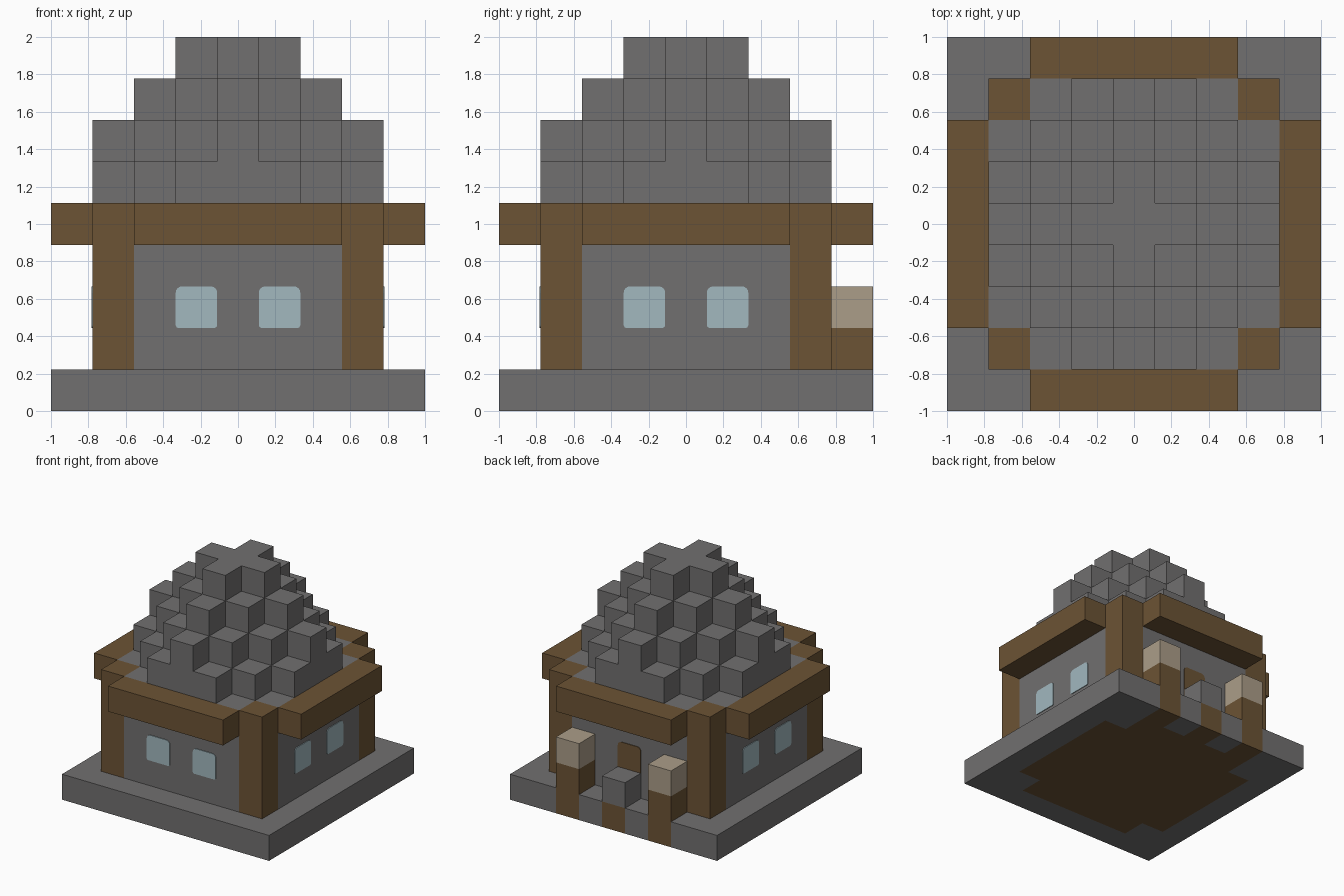
import bpy, bmesh, math
from mathutils import Vector, Matrix

if "Cube" in bpy.data.objects:
    bpy.data.objects.remove(bpy.data.objects["Cube"], do_unlink=True)

N = 9              # blocks along each side
S = 2 / N          # block size
MID = N // 2


def material(name, rgb):
    m = bpy.data.materials.new(name)
    m.use_nodes = True
    m.diffuse_color = (*rgb, 1)
    bsdf = next(n for n in m.node_tree.nodes if n.type == 'BSDF_PRINCIPLED')
    bsdf.inputs["Base Color"].default_value = (*rgb, 1)
    return m


stone = material("grey stone", (0.165, 0.16, 0.16))
wood = material("brown wood", (0.15, 0.087, 0.035))
lamp = material("tan lamp", (0.41, 0.34, 0.25))
glass = material("pale blue glass", (0.36, 0.48, 0.52))


def finish(bm, name, mat):
    mesh = bpy.data.meshes.new(name)
    bm.to_mesh(mesh)
    bm.free()
    mesh.materials.append(mat)
    bpy.context.collection.objects.link(bpy.data.objects.new(name, mesh))


def block(xs, ys, zs):
    return {(x, y, z) for x in xs for y in ys for z in zs}


def shell(name, cells, mat, occupied):
    """Build only the outer faces of a set of blocks."""
    bm = bmesh.new()
    for c in sorted(cells):
        centre = (Vector(c) + Vector((0.5 - N / 2, 0.5 - N / 2, 0.5))) * S
        for axis in range(3):
            for sign in (-1, 1):
                nb = list(c)
                nb[axis] += sign
                if tuple(nb) in occupied:
                    continue
                n, u = Vector(), Vector()
                n[axis], u[(axis + 1) % 3] = sign, 1
                v = n.cross(u)
                bm.faces.new([bm.verts.new(centre + (n + a * u + b * v) * S / 2)
                              for a, b in ((-1, -1), (1, -1), (1, 1), (-1, 1))])
    bmesh.ops.remove_doubles(bm, verts=bm.verts[:], dist=S / 100)
    finish(bm, name, mat)


def panel(name, turn, cx, z0, z1, mat, r_top=0.035, r_low=0.015):
    """Thin rounded plate on a wall, turned about z (zero is the front)."""
    h, out = S / 2, 7 / 9
    corners = ((cx + h, z1, -1, -1, r_top, 0), (cx - h, z1, 1, -1, r_top, 1),
               (cx - h, z0, 1, 1, r_low, 2), (cx + h, z0, -1, 1, r_low, 3))
    bm = bmesh.new()
    outline = []
    for x, z, sx, sz, r, quarter in corners:
        for i in range(5):
            a = math.pi / 2 * (quarter + i / 4)
            outline.append(bm.verts.new((x + sx * r + r * math.cos(a), -out - 0.006,
                                         z + sz * r + r * math.sin(a))))
    face = bm.faces.new(outline)
    made = bmesh.ops.extrude_face_region(bm, geom=[face])
    moved = [g for g in made["geom"] if isinstance(g, bmesh.types.BMVert)]
    bmesh.ops.translate(bm, verts=moved, vec=(0, 0.006, 0))
    bmesh.ops.recalc_face_normals(bm, faces=bm.faces[:])
    bmesh.ops.rotate(bm, verts=bm.verts[:], matrix=Matrix.Rotation(turn, 3, 'Z'))
    finish(bm, name, mat)


parts = {}
inner, span, whole = range(1, 8), range(2, 7), range(N)
columns = block((1, 7), (1, 7), range(1, 5))
footprint = block(inner, inner, (0,)) - block((1, 7), (1, 7), (0,))

# Floor with three wooden blocks reaching the back edge, set in a stone base
floor = footprint | block((2, 4, 6), (8,), (0,))
parts["floor"] = (floor, wood)
parts["base"] = (block(whole, whole, (0,)) - floor, stone)

# Walls and corner posts
parts["walls"] = (block(inner, inner, range(1, 5)) - columns, stone)
parts["corner_posts"] = (columns, wood)

# Eaves beams on all four sides
for name, xs, ys in (("front_beam", span, (0,)), ("back_beam", span, (8,)),
                     ("right_beam", (0,), span), ("left_beam", (8,), span)):
    parts[name] = (block(xs, ys, (4,)), wood)

# Stepped diamond roof
parts["roof"] = ({(x, y, z) for x, y, z in block(inner, inner, range(5, 9))
                  if abs(x - MID) + abs(y - MID) <= 9 - z}, stone)

# Lamp posts and the stone block at the back
for side, x in (("right", 2), ("left", 6)):
    parts[side + "_lamp_post"] = ({(x, 8, 1)}, wood)
    parts[side + "_lamp"] = ({(x, 8, 2)}, lamp)
parts["entrance_block"] = ({(MID, 8, 1)}, stone)

occupied = set().union(*(cells for cells, _ in parts.values()))
for name, (cells, mat) in parts.items():
    shell(name, cells, mat, occupied)

# Two windows on the front and each side, door at the back
for name, turn in (("front", 0), ("left", math.pi / 2), ("right", -math.pi / 2)):
    for i, cx in enumerate((-S, S)):
        panel(f"{name}_window_{i + 1}", turn, cx, 2 * S, 3 * S, glass)
panel("door", math.pi, 0, S, 3 * S, wood, r_low=0.001)
